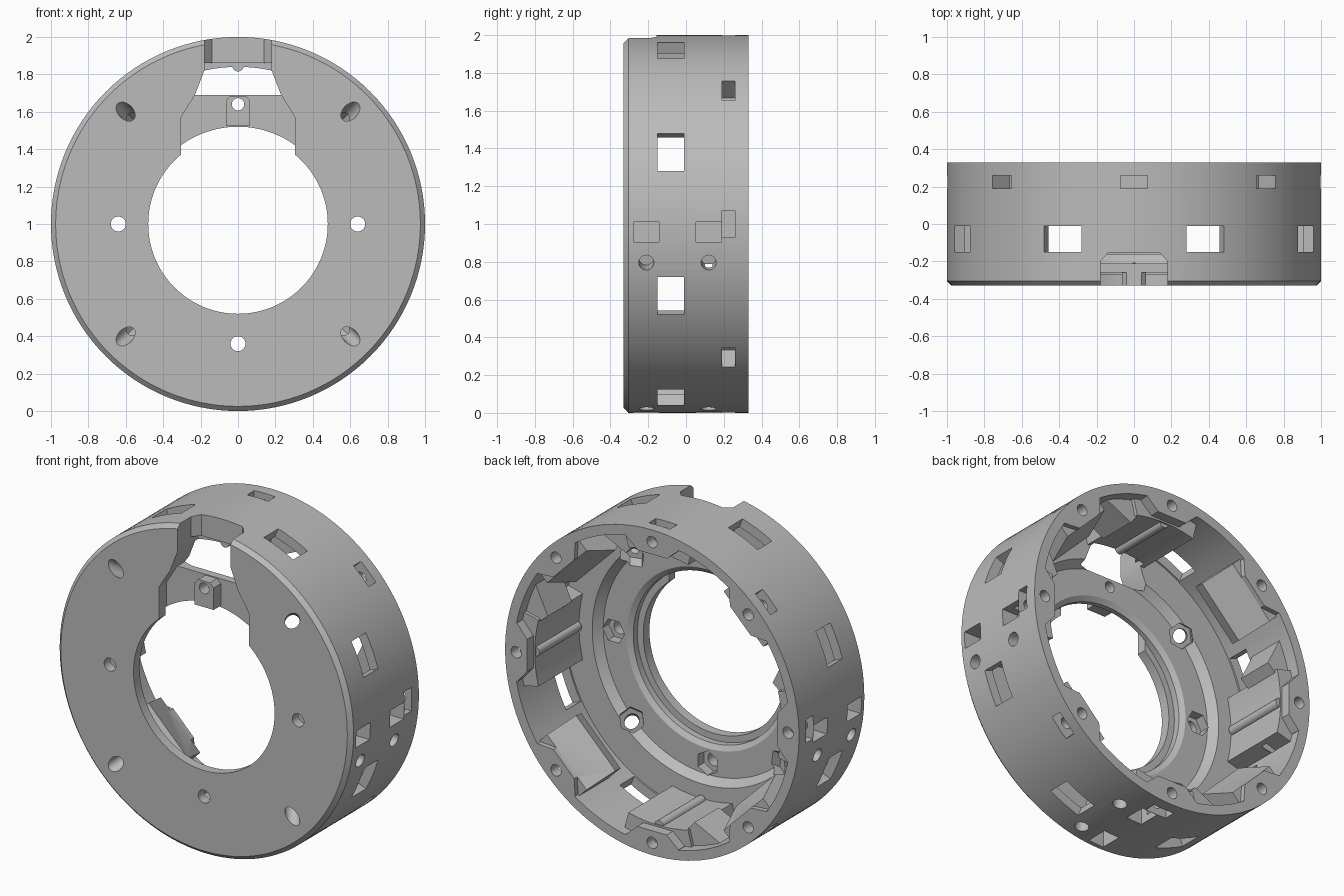
import bpy, bmesh
from math import sin, cos, pi, radians
from mathutils import Vector

if "Cube" in bpy.data.objects:
    bpy.data.objects.remove(bpy.data.objects["Cube"], do_unlink=True)

grey = bpy.data.materials.new("mid grey")
grey.use_nodes = True
tone = (0.5, 0.5, 0.5, 1)
grey.diffuse_color = tone
grey.node_tree.nodes["Principled BSDF"].inputs["Base Color"].default_value = tone


def place(a, r, t, y):
    """Point at radius r, tangential offset t, depth y, turned to angle a."""
    a = radians(a)
    return Vector((r * cos(a) - t * sin(a), y, 1 + r * sin(a) + t * cos(a)))


def prism(bm, pts, lo, hi, axis="y", a=0, shear=0):
    """Extrude a 2D outline along depth (y), tangent (t) or radius (r)."""
    def at(p, h, s):
        if axis == "y":
            return place(a, p[0] + s, p[1], h)
        if axis == "t":
            return place(a, p[0], h, p[1])
        return place(a, h, p[0], p[1])
    low = [bm.verts.new(at(p, lo, 0)) for p in pts]
    top = [bm.verts.new(at(p, hi, shear)) for p in pts]
    faces = [bm.faces.new(low), bm.faces.new(top[::-1])]
    for i in range(len(pts)):
        j = (i + 1) % len(pts)
        faces.append(bm.faces.new((low[j], low[i], top[i], top[j])))
    bmesh.ops.recalc_face_normals(bm, faces=faces)


def ngon(u, v, ru, rv=None, n=24):
    rv = rv or ru
    return [(u + ru * cos(2 * pi * i / n), v + rv * sin(2 * pi * i / n)) for i in range(n)]


def rect(u0, u1, v0, v1):
    return [(u0, v0), (u1, v0), (u1, v1), (u0, v1)]


def polar(r, deg):
    return (r * cos(radians(deg)), r * sin(radians(deg)))


def finish(name, bm):
    mesh = bpy.data.meshes.new(name)
    bm.to_mesh(mesh)
    bm.free()
    mesh.materials.append(grey)
    ob = bpy.data.objects.new(name, mesh)
    bpy.context.collection.objects.link(ob)
    return ob


def combine(target, bm, operation):
    tool = finish("tool", bm)
    tool.hide_render = True
    mod = target.modifiers.new("combine", "BOOLEAN")
    mod.operation, mod.object, mod.solver = operation, tool, "EXACT"
    mod.use_self = True
    bpy.context.view_layer.objects.active = target
    bpy.ops.object.modifier_apply(modifier="combine")
    bpy.data.objects.remove(tool, do_unlink=True)


# Ring body with front plate, turned from one profile
profile = [(.48, -.33), (.975, -.33), (1, -.305), (1, .33), (.94, .33), (.94, -.16),
           (.75, -.16), (.71, -.21), (.55, -.21), (.52, -.23), (.52, -.27), (.48, -.27)]
bm = bmesh.new()
steps = 128
rings = [[bm.verts.new(place(360 * i / steps, r, 0, y)) for r, y in profile] for i in range(steps)]
for i in range(steps):
    one, two = rings[i], rings[(i + 1) % steps]
    for k in range(len(profile)):
        m = (k + 1) % len(profile)
        bm.faces.new((one[k], one[m], two[m], two[k]))
bmesh.ops.recalc_face_normals(bm, faces=bm.faces)
body = finish("ring_housing", bm)

# Screw lugs round the back rim
bm = bmesh.new()
for k in range(8):
    prism(bm, [(.97, -.18), (.92, -.18), (.85, -.1), (.85, .1), (.92, .18), (.97, .18)],
          .13, .33, a=45 * k)
combine(body, bm, "UNION")

# Thick wall pads, each with a wedge on one side (side = direction of the wedge)
flanks = ((0, 1), (90, -1), (180, -1), (270, -1))
bm = bmesh.new()
for a, side in flanks:
    arc = [polar(.84, d) for d in range(-14, 15, 2)]
    prism(bm, arc + [polar(.97, d) for d in range(14, -15, -2)], -.165, .27, a=a)
combine(body, bm, "UNION")
bm = bmesh.new()
for a, side in flanks:
    prism(bm, [polar(.97, 13 * side), polar(.84, 13 * side), polar(.8, 17 * side),
               polar(.97, 27 * side)], .015, .25, a=a)
combine(body, bm, "UNION")

# Screw channels along the pads
bm = bmesh.new()
for a, side in flanks:
    prism(bm, ngon(.845, 0, .03, n=16), -.15, .26, a=a)
combine(body, bm, "UNION")

# Folded chord blocks on the diagonals
diagonals = (45, 135, 225, 315)
bm = bmesh.new()
for a in diagonals:
    prism(bm, [(.96, .3), (.85, .3), (.77, .1), (.8, .02), (.96, .015)], -.19, .19, "t", a)
combine(body, bm, "UNION")

# Front opening: shallow pocket, through window and wall notch
bm = bmesh.new()
outline = [(.17, 1.9), (.17, 1.82), (.23, 1.69), (.305, 1.57), (.305, 1.3)]
outline = [(z - 1, -x) for x, z in outline] + [(z - 1, x) for x, z in reversed(outline)]
prism(bm, outline, -.4, -.26, a=90)
combine(body, bm, "DIFFERENCE")
bm = bmesh.new()
prism(bm, [(.69, -.23), (.82, -.18), (.86, -.18), (.86, .18), (.82, .18), (.69, .23)],
      -.4, -.13, a=90)
combine(body, bm, "DIFFERENCE")
bm = bmesh.new()
prism(bm, [(-.18, -.4), (.18, -.4), (.18, -.2), (.14, -.155), (-.14, -.155), (-.18, -.2)],
      .8, 1.1, "r", 90)
combine(body, bm, "DIFFERENCE")

# Upright tab in the pocket
bm = bmesh.new()
prism(bm, [(.525, -.065), (.66, -.065), (.685, -.04), (.685, .04), (.66, .065), (.525, .065)],
      -.33, -.24, a=90)
combine(body, bm, "UNION")

# Side windows and nut slots
bm = bmesh.new()
for k in range(8):
    prism(bm, rect(-.108, .108, -.15, -.01), .7, 1.1, "r", 45 * k + 22.5)
    prism(bm, rect(-.072, .072, .19, .26), .87, 1.1, "r", 45 * k)
for a, side in ((0, -1), (180, 1), (270, 1)):
    for y in (-.21, .12):
        lo, hi = sorted((-.01 * side, .095 * side))
        prism(bm, rect(lo, hi, y - .068, y + .068), .89, 1.1, "r", a)
combine(body, bm, "DIFFERENCE")

# Screw holes: rim, side wall, plate and slanted corner bores
bm = bmesh.new()
for k in range(8):
    prism(bm, ngon(.925, 0, .035, n=20), .1, .4, a=45 * k)
for a in (-11.8, 191.8, -78.2):
    for y in (-.21, .12):
        prism(bm, ngon(0, y, .04), .87, 1.1, "r", a)
for a in (0, 90, 180, 270):
    prism(bm, ngon(.64, 0, .04 if a != 90 else .033), -.4, -.1, a=a)
for a in diagonals:
    prism(bm, ngon(.92, 0, .06, .04), -.4, -.1, a=a, shear=-.3)
combine(body, bm, "DIFFERENCE")

# Hexagonal nut pockets behind the plate holes and the slanted bores
bm = bmesh.new()
for a in (0, 180, 270):
    prism(bm, ngon(.64, 0, .075, n=6), -.27, -.1, a=a)
for a in diagonals:
    prism(bm, ngon(.77, 0, .1, .075, n=6), -.25, -.1, a=a, shear=-.15)
combine(body, bm, "DIFFERENCE")

# Smooth round walls, keep machined edges crisp
bpy.ops.object.select_all(action="DESELECT")
body.select_set(True)
bpy.context.view_layer.objects.active = body
bpy.ops.object.shade_smooth_by_angle(angle=radians(25))
